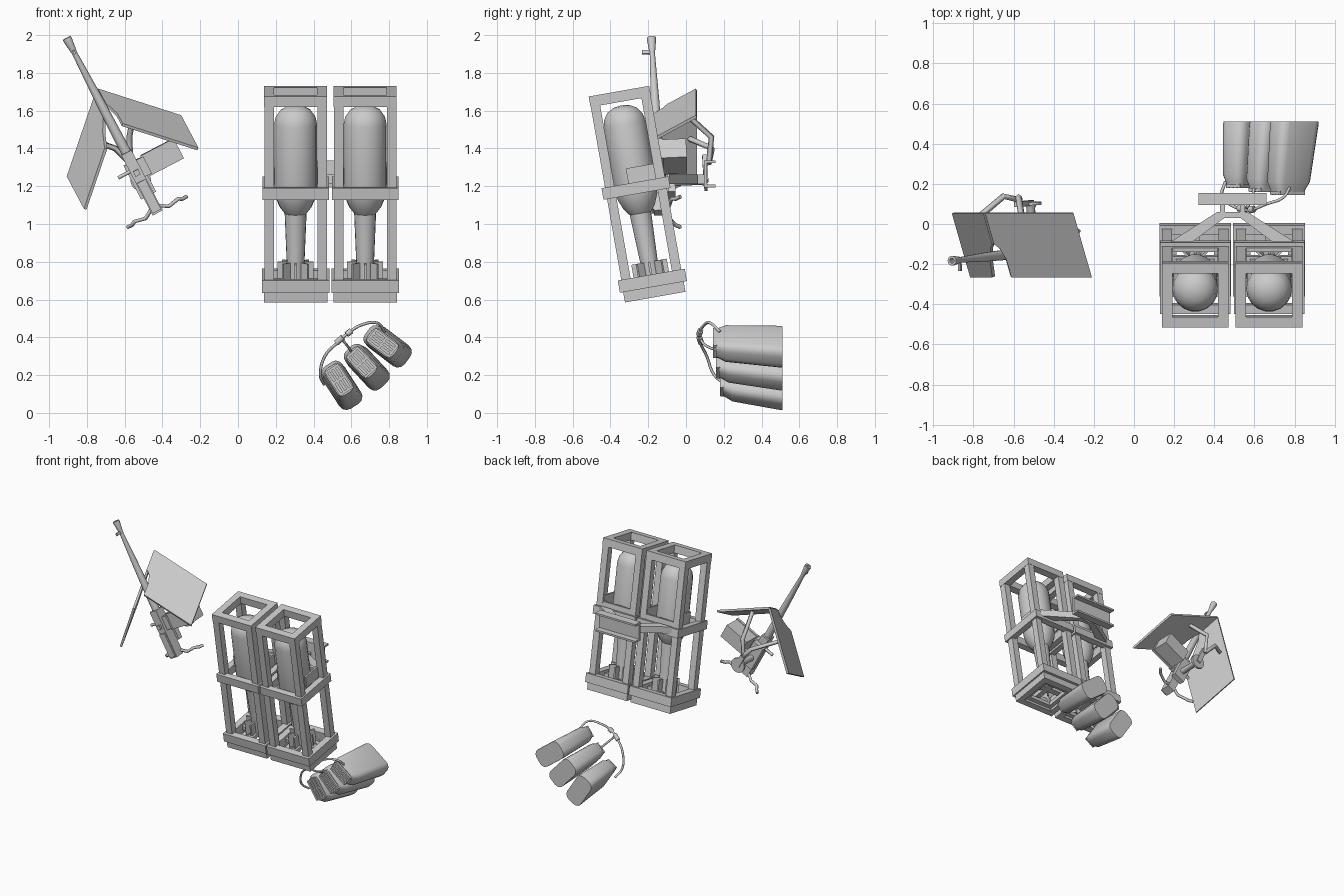
import bpy, bmesh, math
from mathutils import Matrix, Vector as V

if "Cube" in bpy.data.objects:
    bpy.data.objects.remove(bpy.data.objects["Cube"])

T = Matrix.Translation
R = lambda deg, ax: Matrix.Rotation(math.radians(deg), 4, ax)


def finish(name, bm, smooth=False):
    bmesh.ops.recalc_face_normals(bm, faces=bm.faces)
    me = bpy.data.meshes.new(name)
    bm.to_mesh(me)
    bm.free()
    ob = bpy.data.objects.new(name, me)
    bpy.context.collection.objects.link(ob)
    if smooth:
        select(ob)
        bpy.ops.object.shade_smooth_by_angle(angle=math.radians(32))
    return ob


def select(ob):
    bpy.ops.object.select_all(action='DESELECT')
    ob.select_set(True)
    bpy.context.view_layer.objects.active = ob


def boxes(name, M, items):
    """Boxes given as (centre, size, optional turn about z) in frame M."""
    bm = bmesh.new()
    for it in items:
        c, s = it[:2]
        turn = R(it[2], 'Z') if len(it) > 2 else Matrix()
        bmesh.ops.create_cube(bm, size=1, matrix=M @ turn @ T(c) @ Matrix.Diagonal((*s, 1)))
    return finish(name, bm)


def loft(name, rings, smooth=True):
    bm = bmesh.new()
    vs = [[bm.verts.new(p) for p in ring] for ring in rings]
    n = len(vs[0])
    for a, b in zip(vs, vs[1:]):
        for i in range(n):
            bm.faces.new((a[i], a[(i + 1) % n], b[(i + 1) % n], b[i]))
    bm.faces.new(vs[0])
    bm.faces.new(vs[-1])
    return finish(name, bm, smooth)


def lathe(name, M, profile, n=16):
    ang = [2 * math.pi * i / n for i in range(n)]
    return loft(name, [[M @ V((r * math.cos(a), r * math.sin(a), z)) for a in ang] for r, z in profile])


def prism(name, pts, thick):
    bm = bmesh.new()
    bm.faces.new([bm.verts.new(p) for p in pts])
    ob = finish(name, bm)
    m = ob.modifiers.new("thickness", 'SOLIDIFY')
    m.thickness, m.offset = thick, 0
    return ob


def tube(name, pts, r, kind='POLY', M=Matrix(), res=1):
    cu = bpy.data.curves.new(name, 'CURVE')
    cu.dimensions = '3D'
    cu.bevel_depth, cu.bevel_resolution, cu.use_fill_caps = r, res, True
    sp = cu.splines.new(kind)
    if kind == 'BEZIER':
        sp.bezier_points.add(len(pts) - 1)
        for b, p in zip(sp.bezier_points, pts):
            b.co = M @ V(p)
            b.handle_left_type = b.handle_right_type = 'AUTO'
        sp.resolution_u = 5
    else:
        sp.points.add(len(pts) - 1)
        for b, p in zip(sp.points, pts):
            b.co = (*(M @ V(p)), 1)
    ob = bpy.data.objects.new(name, cu)
    bpy.context.collection.objects.link(ob)
    select(ob)
    bpy.ops.object.convert(target='MESH')
    return ob


def ring(w, d, z0, z1, b):
    z, h = (z0 + z1) / 2, z1 - z0
    return [((s * (w - b) / 2, 0, z), (b, d, h)) for s in (-1, 1)] + \
           [((0, s * (d - b) / 2, z), (w - 2 * b, b, h)) for s in (-1, 1)]


# Two tilted racks, each holding a finned canister
for k, cx in (("left", .305), ("right", .673)):
    M = T((cx, -.163, .613)) @ R(10, 'X')
    posts = [((sx * .140, sy * .136, .553), (.05, .05, 1.1)) for sx in (-1, 1) for sy in (-1, 1)]
    boxes(k + "_rack_frame", M, posts + ring(.333, .325, 1.05, 1.107, .052)
          + ring(.352, .36, .555, .617, .045) + ring(.358, .36, .055, .121, .05)
          + ring(.336, .325, 0, .055, .045) + ring(.246, .235, .02, .05, .03))
    boxes(k + "_rack_cradle", M, [((s * .118, .06, .655), (.012, .19, .085)) for s in (-1, 1)]
          + [((0, .15, .63), (.24, .02, .05)), ((0, 0, .085), (.27, .04, .03)), ((0, 0, .085), (.04, .27, .03))])
    lathe(k + "_canister", M, [(.03, .07), (.046, .09), (.046, .16), (.058, .45), (.085, .485), (.108, .54),
                               (.114, .58), (.114, .93), (.105, .97), (.08, 1.005), (.045, 1.024), (.012, 1.03)], 18)
    boxes(k + "_canister_fins", M, [((.065, 0, .135), (.06, .012, .11), a) for a in range(0, 360, 45)])

# Bracket joining the racks
mid = .49
for s in (-1, 1):
    prism("bracket_arm", [(mid + s * x, y, 1.238) for x, y in
          ((0, .06), (.075, .06), (.31, -.09), (.2, -.09), (.04, .03), (0, .03))], .05)
boxes("bracket_channel", Matrix(), [((mid, .103, 1.265), (.34, .016, .142)),
      ((mid, .125, 1.329), (.34, .06, .014)), ((mid, .125, 1.201), (.34, .06, .014)),
      ((mid - .05, .077, 1.238), (.025, .045, .05)), ((mid + .05, .077, 1.238), (.025, .045, .05))])

# Folded shield, two plates along a ridge with a notch for the barrel
A, down = V((-.743, .055, 1.71)), V((.091, -.318, -.172))
for name, side, pts in (
        ("shield_right", V((.44, 0, -.141)), ((0, 0), (1, 0), (1, 1), (.09, 1), (.09, .72), (.05, .55), (0, .48))),
        ("shield_left", V((-.157, 0, -.46)), ((0, 0), (1, 0), (1, 1), (.3, 1), (.22, .75), (.1, .55), (0, .48)))):
    prism(name, [A + side * s + down * t for s, t in pts], .016)

# Gun frame: local y runs to the muzzle, local z is its top
rear, muzzle = V((-.426, -.13, 1.06)), V((-.907, -.183, 1.985))
fy = (muzzle - rear).normalized()
fz = V((0, -1, 0))
fz = (fz - fz.dot(fy) * fy).normalized()
fx = fy.cross(fz)
G = T(rear) @ Matrix((fx, fy, fz)).transposed().to_4x4()
lathe("barrel", G @ R(-90, 'X'), [(.027, .33), (.027, .42), (.023, .67), (.014, .955), (.016, .965),
                                  (.024, 1.03), (.024, 1.044), (.012, 1.044), (.01, 1.0)], 14)
boxes("receiver", G, [((0, .18, 0), (.06, .36, .08)), ((0, .1, .045), (.05, .18, .014)),
                      ((0, .24, .045), (.03, .03, .025)), ((0, .96, .03), (.012, .02, .05)),
                      ((0, .2, -.06), (.09, .2, .04)), ((.045, .25, -.01), (.05, .1, .05))])
boxes("ammunition_box", G, [((.157, .25, -.08), (.19, .11, .13)), ((.157, .25, -.01), (.2, .118, .02))])
tube("charging_handle", [(-.1, .26, 0), (-.02, .26, 0)], .011, M=G)
for s in (-1, 1):
    tube("hand_grip", [(s * .02, .03, -.03), (s * .07, .0, -.04), (s * .13, .012, -.055), (s * .15, 0, -.075),
                       (s * .175, .0, -.1)], .011, M=G)

# Pintle, turning disc and shield struts
P = G @ T((0, .18, 0))
lathe("pintle", P, [(.03, -.235), (.022, -.22), (.022, -.07)], 12)
lathe("pintle_disc", P, [(.055, -.25), (.055, -.235)], 16)
boxes("pintle_arm", G, [((0, .25, -.245), (.035, .15, .025))])
tube("strut_right", [(-.55, -.02, 1.6), (-.575, .135, 1.46), (-.57, .12, 1.32)], .016, res=0)
tube("strut_left", [(-.79, .02, 1.45), (-.65, .138, 1.40), (-.57, .12, 1.32)], .016, res=0)

# Three fanned launcher pods: front centre, back centre, turn, front y
def rounded(w, h, r, n=3):
    out = []
    for i, (sx, sz) in enumerate(((1, 1), (-1, 1), (-1, -1), (1, -1))):
        for j in range(n + 1):
            a = math.pi / 2 * (i + j / n)
            out.append((sx * (w / 2 - r) + r * math.cos(a), sz * (h / 2 - r) + r * math.sin(a)))
    return out


for k, (fc, bc, turn, y0) in enumerate((((.535, .175), (.552, .137), 57, .195), ((.655, .268), (.69, .235), 47, .175),
                                        ((.765, .37), (.8, .35), 37, .16))):
    sec = rounded(.25, .14, .045)
    rot = R(turn, 'Y')
    rings = []
    for y, sc in ((y0, .68), (y0 + .015, .72), (y0 + .05, .86), (.50, .98), (.51, .96)):
        t = (y - y0) / (.51 - y0)
        c = V((fc[0] + (bc[0] - fc[0]) * t, y, fc[1] + (bc[1] - fc[1]) * t))
        rings.append([c + rot @ V((x * sc, 0, z * sc)) for x, z in sec])
    loft("launcher_pod_%d" % (k + 1), rings)
    F = T((fc[0], y0, fc[1])) @ rot
    boxes("pod_grille_%d" % (k + 1), F, [((0, -.006, z), (.15, .02, .013)) for z in (-.036, -.012, .012, .036)]
          + [((x, -.004, 0), (.014, .016, .085)) for x in (-.07, 0, .07)])

# Cable loop with connectors
tube("cable_loop", [(.455, .21, .15), (.436, .15, .2), (.46, .11, .3), (.53, .075, .375), (.58, .07, .42),
                    (.66, .1, .468), (.74, .13, .475), (.775, .18, .43)], .008, 'BEZIER')
tube("cable_branch", [(.55, .075, .39), (.575, .1, .36), (.6, .18, .325)], .007, 'BEZIER')
for a, b in (((.52, .08, .37), (.555, .07, .4)), ((.575, .07, .415), (.6, .075, .435))):
    tube("cable_connector", [a, b], .017)
